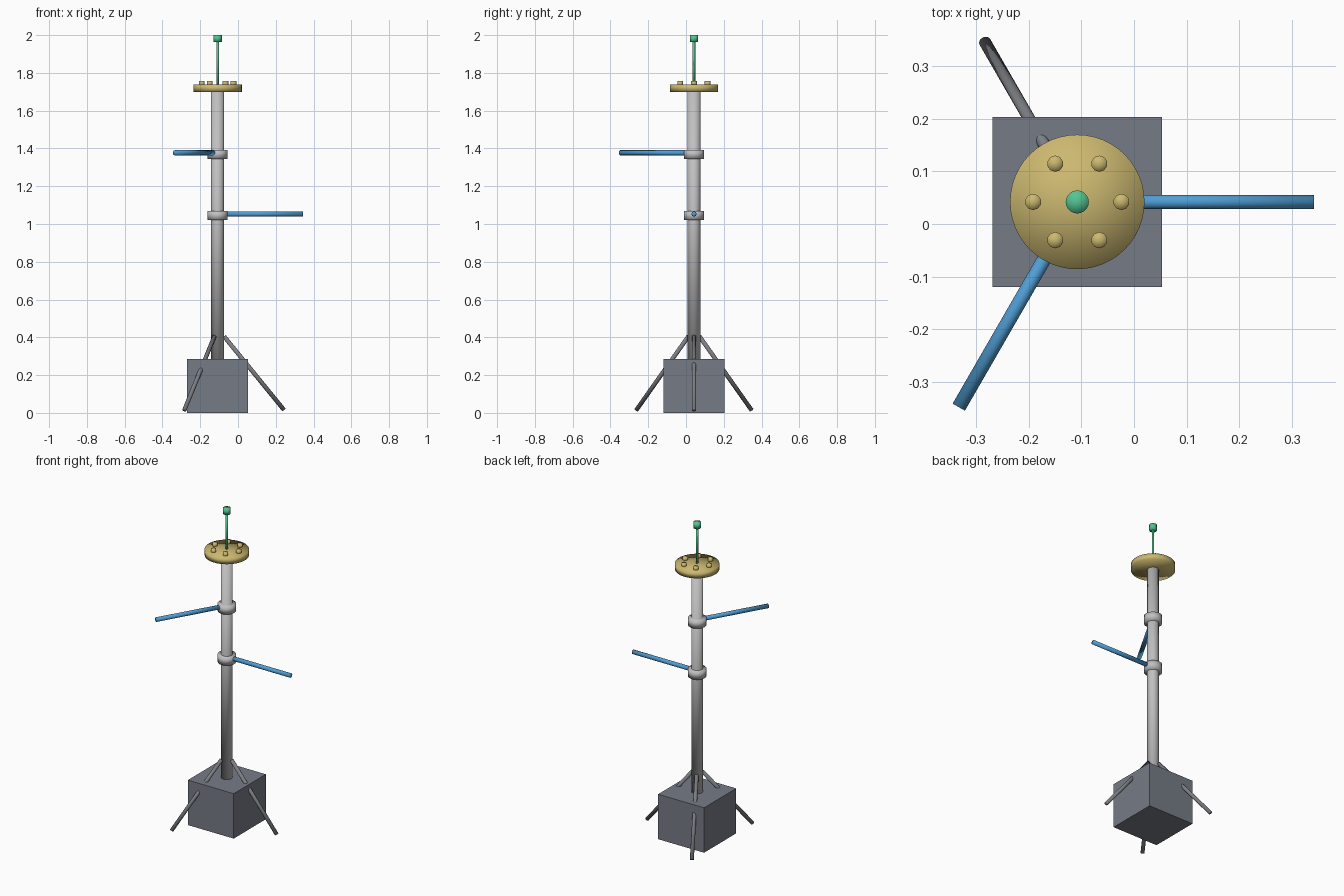
import bpy
import bmesh
from math import cos, sin, radians
from mathutils import Vector

if "Cube" in bpy.data.objects:
    bpy.data.objects.remove(bpy.data.objects["Cube"], do_unlink=True)

CX, CY = -0.108, 0.042  # mast axis


def material(name, rgb):
    m = bpy.data.materials.new(name)
    m.use_nodes = True
    colour = (*rgb, 1)
    m.diffuse_color = colour
    m.node_tree.nodes["Principled BSDF"].inputs["Base Color"].default_value = colour
    return m


slate = material("slate grey", (0.18, 0.20, 0.24))
strut_grey = material("strut grey", (0.20, 0.21, 0.23))
silver = material("light grey", (0.53, 0.53, 0.54))
gold = material("brass", (0.60, 0.48, 0.16))
blue = material("blue", (0.08, 0.34, 0.66))
green = material("green", (0.09, 0.55, 0.29))


def point(radius, angle, z):
    """Point given in polar coordinates about the mast axis."""
    a = radians(angle)
    return Vector((CX + radius * cos(a), CY + radius * sin(a), z))


def rod(name, start, end, radius, mat, sides=24):
    """Smooth cylinder between two points."""
    axis = end - start
    bm = bmesh.new()
    bmesh.ops.create_cone(bm, cap_ends=True, cap_tris=True, segments=sides,
                          radius1=radius, radius2=radius, depth=axis.length)
    for f in bm.faces:
        f.smooth = True
    mesh = bpy.data.meshes.new(name)
    bm.to_mesh(mesh)
    bm.free()
    mesh.materials.append(mat)
    obj = bpy.data.objects.new(name, mesh)
    bpy.context.collection.objects.link(obj)
    obj.location = (start + end) / 2
    obj.rotation_mode = 'QUATERNION'
    obj.rotation_quaternion = axis.to_track_quat('Z', 'Y')
    return obj


def upright(name, z0, z1, radius, mat, sides=24):
    return rod(name, point(0, 0, z0), point(0, 0, z1), radius, mat, sides)


# Base block
bpy.ops.mesh.primitive_cube_add(size=1, location=(CX, CY, 0.143))
base = bpy.context.object
base.name = "base_block"
base.scale = (0.323, 0.323, 0.286)
base.data.materials.append(slate)

# Mast and its collars
upright("mast", 0.28, 1.705, 0.034, silver)
upright("lower_collar", 1.02, 1.07, 0.053, silver)
upright("upper_collar", 1.345, 1.393, 0.053, silver)

# Slanted support struts
for i in range(3):
    a = 120 * i
    rod(f"strut_{i + 1}", point(0.034, a, 0.405), point(0.352, a, 0.015),
        0.0115, strut_grey, 16)

# Side arms
rod("lower_arm", point(0, 0, 1.053), point(0.451, 0, 1.053), 0.0135, blue, 16)
rod("upper_arm", point(0, 240, 1.377), point(0.451, 240, 1.377), 0.0135, blue, 16)

# Top disc with a ring of studs
upright("top_disc", 1.70, 1.738, 0.128, gold, 48)
for i in range(6):
    rod(f"stud_{i + 1}", point(0.084, 60 * i, 1.73), point(0.084, 60 * i, 1.756),
        0.0155, gold, 10)

# Antenna
upright("antenna_rod", 1.73, 1.97, 0.007, green, 12)
upright("antenna_tip", 1.963, 2.0, 0.022, green, 20)
